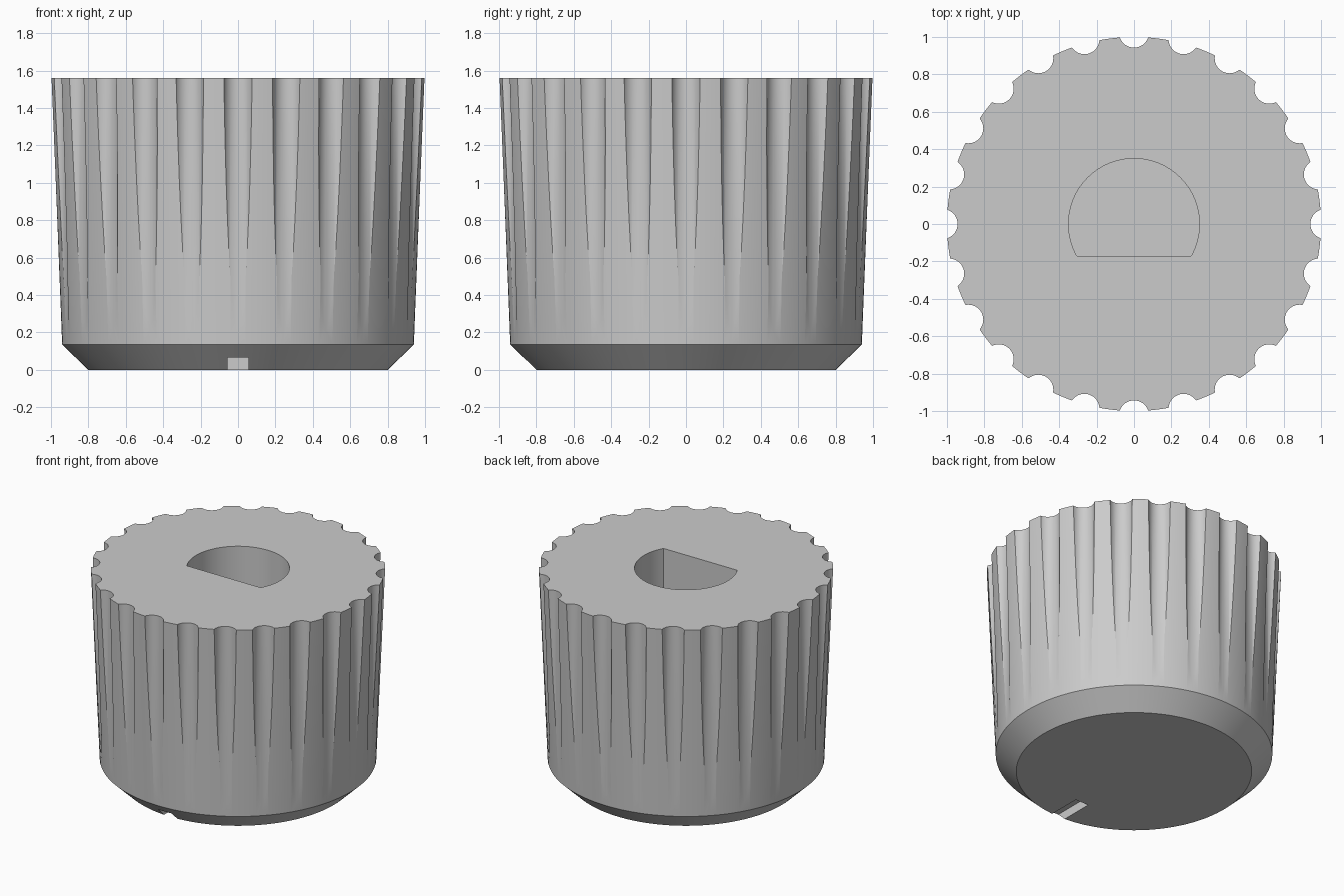
import bpy
import bmesh
import math

cube = bpy.data.objects.get("Cube")
if cube:
    bpy.data.objects.remove(cube, do_unlink=True)

HEIGHT = 1.56
FLUTES = 24


def make_material(name, rgb):
    mat = bpy.data.materials.new(name)
    mat.use_nodes = True
    mat.diffuse_color = (*rgb, 1)
    mat.node_tree.nodes["Principled BSDF"].inputs["Base Color"].default_value = (*rgb, 1)
    return mat


def ring(radius, z, count, cx=0, cy=0):
    turn = 2 * math.pi / count
    return [(cx + radius * math.cos(i * turn), cy + radius * math.sin(i * turn), z)
            for i in range(count)]


def loft(bm, rings):
    """Join matching loops of points into one closed solid."""
    loops = [[bm.verts.new(p) for p in points] for points in rings]
    n = len(loops[0])
    for low, high in zip(loops, loops[1:]):
        for i in range(n):
            j = (i + 1) % n
            bm.faces.new((low[i], low[j], high[j], high[i]))
    bm.faces.new(loops[0][::-1])
    bm.faces.new(loops[-1])


def finish(bm, name):
    mesh = bpy.data.meshes.new(name)
    bm.to_mesh(mesh)
    bm.free()
    obj = bpy.data.objects.new(name, mesh)
    bpy.context.collection.objects.link(obj)
    return obj


def cut(target, cutter):
    cutter.hide_render = True
    mod = target.modifiers.new("cut", "BOOLEAN")
    mod.operation = "DIFFERENCE"
    mod.solver = "EXACT"
    mod.object = cutter
    bpy.context.view_layer.objects.active = target
    bpy.ops.object.modifier_apply(modifier=mod.name)
    bpy.data.objects.remove(cutter, do_unlink=True)


# Tapered knob body with a chamfered foot
bm = bmesh.new()
loft(bm, [ring(r, z, 144) for r, z in ((0.8, 0), (0.94, 0.135), (1, HEIGHT))])
knob = finish(bm, "knob_body")

# Upright grip flutes that fade out down the taper
bm = bmesh.new()
for k in range(FLUTES):
    a = 2 * math.pi * k / FLUTES
    x, y = 1.023 * math.cos(a), 1.023 * math.sin(a)
    loft(bm, [ring(0.08, z, 48, x, y) for z in (0.1, HEIGHT + 0.2)])
cut(knob, finish(bm, "flute_cutter"))

# D-shaped shaft socket
bm = bmesh.new()
start = math.asin(-0.17 / 0.35)
sweep = math.pi - 2 * start
arc = [start + sweep * i / 64 for i in range(65)]
loft(bm, [[(0.35 * math.cos(a), 0.35 * math.sin(a), z) for a in arc]
          for z in (HEIGHT - 1.2, HEIGHT + 0.2)])
cut(knob, finish(bm, "socket_cutter"))

# Pointer slot in the foot at the front
bm = bmesh.new()
loft(bm, [[(-0.055, -1.1, z), (0.055, -1.1, z), (0.055, -0.55, z), (-0.055, -0.55, z)]
          for z in (-0.1, 0.065)])
cut(knob, finish(bm, "slot_cutter"))

# Colour and shading
knob.data.materials.clear()
knob.data.materials.append(make_material("light grey plastic", (0.6, 0.6, 0.6)))
for face in knob.data.polygons:
    face.material_index = 0
bpy.ops.object.select_all(action="DESELECT")
knob.select_set(True)
bpy.context.view_layer.objects.active = knob
bpy.ops.object.shade_smooth_by_angle(angle=math.radians(30))
